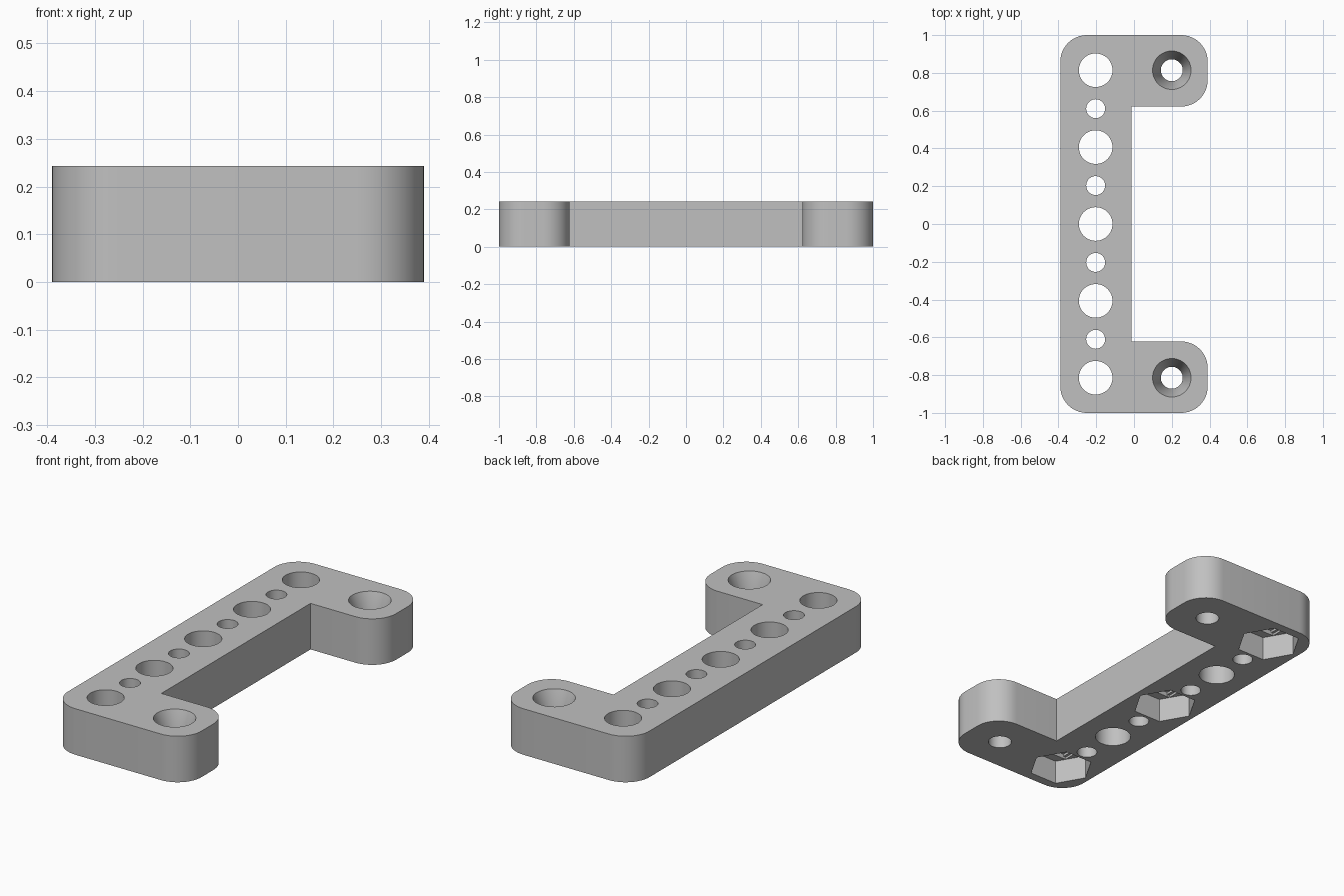
import bpy, bmesh, math

if "Cube" in bpy.data.objects:
    bpy.data.objects.remove(bpy.data.objects["Cube"])

HEIGHT = 0.243
PITCH = 0.2035
HALF_W, HALF_L = 0.39, 1.0
CORNER = 0.14
TAB_Y, BAR_X = 0.622, -0.012
ROW_X, TAB_HOLE_X = -0.203, 0.2

grey = bpy.data.materials.new("plain_grey")
grey.use_nodes = True
grey.diffuse_color = (0.53, 0.53, 0.53, 1)
grey.node_tree.nodes["Principled BSDF"].inputs["Base Color"].default_value = grey.diffuse_color


def make_object(name, bm):
    bmesh.ops.recalc_face_normals(bm, faces=bm.faces[:])
    mesh = bpy.data.meshes.new(name)
    bm.to_mesh(mesh)
    bm.free()
    obj = bpy.data.objects.new(name, mesh)
    bpy.context.collection.objects.link(obj)
    mesh.materials.append(grey)
    return obj


def prism(bm, outline, z0, z1):
    face = bm.faces.new([bm.verts.new((x, y, z0)) for x, y in outline])
    top = bmesh.ops.extrude_face_region(bm, geom=[face])["geom"]
    verts = [v for v in top if isinstance(v, bmesh.types.BMVert)]
    bmesh.ops.translate(bm, verts=verts, vec=(0, 0, z1 - z0))


def ring(x, y, rx, sides):
    return [(x + rx * math.cos(math.tau * i / sides),
             y + rx * math.sin(math.tau * i / sides)) for i in range(sides)]


def box(x, y, hx, hy):
    return [(x - hx, y - hy), (x + hx, y - hy), (x + hx, y + hy), (x - hx, y + hy)]


def arc(x, y, start, steps=12):
    angles = [math.radians(start + 90 * i / steps) for i in range(steps + 1)]
    return [(x + CORNER * math.cos(a), y + CORNER * math.sin(a)) for a in angles]


def lathe(bm, x, y, profile, sides=48):
    # Closed solid from stacked circles of (radius, height)
    rings = [[bm.verts.new((px, py, z)) for px, py in ring(x, y, r, sides)]
             for r, z in profile]
    for low, high in zip(rings, rings[1:]):
        for i in range(sides):
            j = (i + 1) % sides
            bm.faces.new((low[i], low[j], high[j], high[i]))
    bm.faces.new(rings[0][::-1])
    bm.faces.new(rings[-1])


# C-shaped body with rounded outer corners and square inner corners
cx, cy = HALF_W - CORNER, HALF_L - CORNER
outline = (arc(-cx, -cy, 180) + arc(cx, -cy, 270) + arc(cx, -TAB_Y - CORNER, 0)
           + [(BAR_X, -TAB_Y), (BAR_X, TAB_Y)]
           + arc(cx, TAB_Y + CORNER, 270) + arc(cx, cy, 0) + arc(-cx, cy, 90))
body = bmesh.new()
prism(body, outline, 0, HEIGHT)
bracket = make_object("mounting_bracket", body)

# Row of alternating holes, and countersunk holes in the tabs
bores = bmesh.new()
for i in range(-4, 5):
    radius = 0.05 if i % 2 else 0.089
    lathe(bores, ROW_X, i * PITCH, [(radius, -0.1), (radius, HEIGHT + 0.1)])
for side in (-1, 1):
    lathe(bores, TAB_HOLE_X, side * 4 * PITCH,
          [(0.058, -0.1), (0.058, HEIGHT - 0.125), (0.102, HEIGHT), (0.102, HEIGHT + 0.1)])

# Hexagonal nut pockets underneath, with two shallow steps above each
pockets, slots, squares = bmesh.new(), bmesh.new(), bmesh.new()
for i in (-4, 0, 4):
    y = i * PITCH
    prism(pockets, ring(ROW_X, y, 0.16, 6), -0.1, 0.128)
    prism(slots, box(ROW_X, y, 0.106, 0.0905), -0.1, 0.14)
    prism(squares, box(ROW_X, y, 0.092, 0.0915), -0.1, 0.152)

for name, bm in (("bore_cutter", bores), ("pocket_cutter", pockets),
                 ("slot_cutter", slots), ("square_cutter", squares)):
    cutter = make_object(name, bm)
    cutter.hide_render = True
    cut = bracket.modifiers.new(name, 'BOOLEAN')
    cut.operation = 'DIFFERENCE'
    cut.solver = 'EXACT'
    cut.object = cutter
    bpy.context.view_layer.objects.active = bracket
    bpy.ops.object.modifier_apply(modifier=name)
    bpy.data.objects.remove(cutter)

# Smooth curved walls, sharp edges elsewhere
bpy.ops.object.select_all(action='DESELECT')
bracket.select_set(True)
bpy.context.view_layer.objects.active = bracket
bpy.ops.object.shade_smooth_by_angle(angle=math.radians(25))
